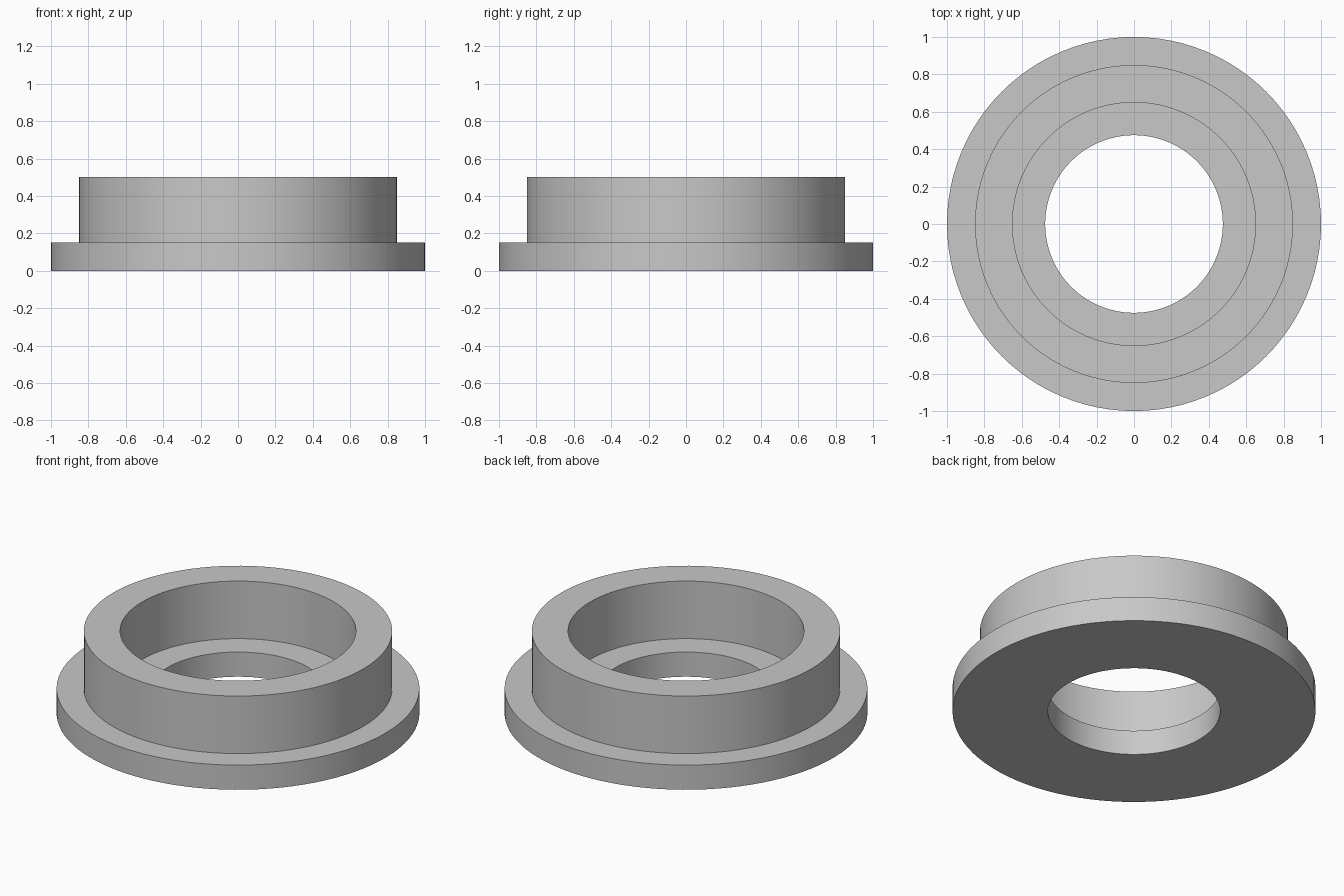
import bpy
import bmesh
import math

if "Cube" in bpy.data.objects:
    bpy.data.objects.remove(bpy.data.objects["Cube"], do_unlink=True)

# Single matte grey
grey = bpy.data.materials.new("plain grey")
grey.use_nodes = True
colour = (0.58, 0.58, 0.58, 1)
grey.diffuse_color = colour
grey.node_tree.nodes["Principled BSDF"].inputs["Base Color"].default_value = colour


def lathe(name, profile, segments, material):
    """Revolve a closed (radius, height) profile about the z axis."""
    bm = bmesh.new()
    verts = [bm.verts.new((r, 0, z)) for r, z in profile]
    edges = [bm.edges.new((a, b)) for a, b in zip(verts, verts[1:] + verts[:1])]
    bmesh.ops.spin(bm, geom=verts + edges, cent=(0, 0, 0), axis=(0, 0, 1),
                   angle=math.tau, steps=segments, use_merge=True)
    bmesh.ops.remove_doubles(bm, verts=bm.verts, dist=0.0001)
    bmesh.ops.recalc_face_normals(bm, faces=bm.faces)
    mesh = bpy.data.meshes.new(name)
    bm.to_mesh(mesh)
    bm.free()
    mesh.materials.append(material)
    obj = bpy.data.objects.new(name, mesh)
    bpy.context.collection.objects.link(obj)
    return obj


# Flange, raised collar, counterbore and through hole in one section
flange_r, collar_r, bore_r, hole_r = 1.0, 0.85, 0.65, 0.475
flange_top, collar_top = 0.15, 0.5
section = [
    (hole_r, 0), (flange_r, 0), (flange_r, flange_top),
    (collar_r, flange_top), (collar_r, collar_top),
    (bore_r, collar_top), (bore_r, flange_top), (hole_r, flange_top),
]
bushing = lathe("flanged_bushing", section, 96, grey)

# Smooth walls with crisp rims
bpy.ops.object.select_all(action="DESELECT")
bushing.select_set(True)
bpy.context.view_layer.objects.active = bushing
bpy.ops.object.shade_smooth_by_angle(angle=math.radians(30))
